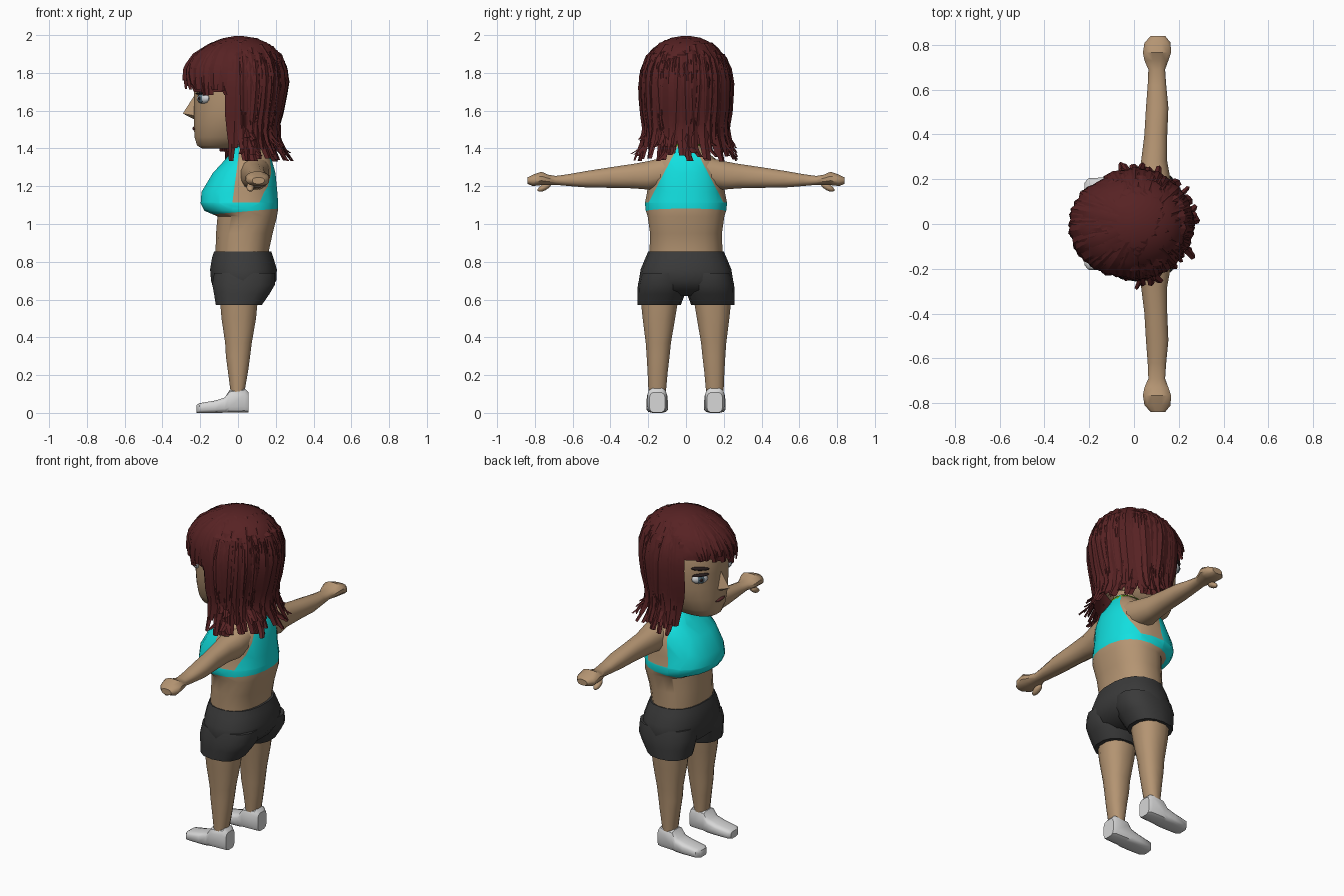
import bpy, bmesh, math, random
from mathutils import Vector, Matrix

if "Cube" in bpy.data.objects:
    bpy.data.objects.remove(bpy.data.objects["Cube"])

random.seed(4)

def material(name, r, g, b):
    m = bpy.data.materials.new(name)
    m.diffuse_color = (r, g, b, 1)
    m.use_nodes = True
    m.node_tree.nodes["Principled BSDF"].inputs["Base Color"].default_value = m.diffuse_color
    return m

SKIN = material("skin", .46, .30, .17)
HAIR = material("dark_red_hair", .095, .016, .017)
CYAN = material("cyan_fabric", .006, .74, .74)
BLACK = material("charcoal_fabric", .042, .042, .042)
SHOE = material("white_shoe", .68, .68, .68)
GREEN = material("green_band", .12, .32, .01)
EYE = material("eye_white", .62, .64, .66)
IRIS = material("grey_blue_iris", .09, .15, .19)
DARK = material("dark_brow", .02, .012, .012)
LIP = material("lip", .12, .03, .03)

def finish(name, bm, mats, angle=40):
    bmesh.ops.recalc_face_normals(bm, faces=bm.faces)
    me = bpy.data.meshes.new(name)
    bm.to_mesh(me)
    bm.free()
    ob = bpy.data.objects.new(name, me)
    bpy.context.collection.objects.link(ob)
    for m in mats:
        me.materials.append(m)
    if angle:
        bpy.ops.object.select_all(action='DESELECT')
        ob.select_set(True)
        bpy.context.view_layer.objects.active = ob
        bpy.ops.object.shade_smooth_by_angle(angle=math.radians(angle))
    return ob

def power(v, p):
    return math.copysign(abs(v) ** p, v)

def loft_mesh(rings, axis='z', n=16, p=.85):
    """Rings are (position along axis, a min, a max, b min, b max)."""
    bm = bmesh.new()
    loops = []
    for t, a0, a1, b0, b1 in rings:
        loop = []
        for i in range(n):
            u = 2 * math.pi * (i + .5) / n
            a = (a0 + a1) / 2 + (a1 - a0) / 2 * power(math.cos(u), p)
            b = (b0 + b1) / 2 + (b1 - b0) / 2 * power(math.sin(u), p)
            loop.append(bm.verts.new({'z': (a, b, t), 'y': (a, t, b), 'x': (t, a, b)}[axis]))
        loops.append(loop)
    for l, m in zip(loops, loops[1:]):
        for i in range(n):
            j = (i + 1) % n
            bm.faces.new((l[i], l[j], m[j], m[i]))
    bm.faces.new(loops[0])
    bm.faces.new(loops[-1])
    return bm

def loft(name, rings, mat, side=1, angle=40, **kw):
    bm = loft_mesh(rings, **kw)
    if side < 0:
        bmesh.ops.scale(bm, vec=(1, -1, 1), verts=bm.verts)
    return finish(name, bm, [mat], angle)

def blob(name, pos, radii, mat, yaw=0, roll=0):
    bm = bmesh.new()
    mtx = (Matrix.Translation(pos) @ Matrix.Rotation(yaw, 4, 'Z') @ Matrix.Rotation(roll, 4, 'X')
           @ Matrix.Diagonal((*radii, 1)))
    bmesh.ops.create_uvsphere(bm, u_segments=14, v_segments=8, radius=1, matrix=mtx)
    return finish(name, bm, [mat])

# Torso, cut along the edges of the top and coloured by region
def sym(rows):
    return [(z, a, b, -h, h) for z, a, b, h in rows]

bm = loft_mesh(sym([(.80, -.12, .17, .19), (.86, -.12, .165, .195), (.95, -.118, .185, .192),
                    (1.04, -.11, .208, .205), (1.07, -.18, .213, .215), (1.11, -.2, .215, .22),
                    (1.17, -.195, .21, .208), (1.27, -.135, .2, .2), (1.34, -.07, .18, .165),
                    (1.39, -.03, .15, .1), (1.43, -.01, .13, .06)]), n=20)
hem = (Vector((0, 0, 1.063)), Vector((-.035, 0, .4)))
band = (Vector((0, 0, 1.115)), Vector((0, 0, 1)))
arm_front = (Vector((-.03, 0, 1.11)), Vector((.23, 0, -.03)))
straps = [(Vector((0, s * .2, 1.11)), Vector((0, s * .22, .115))) for s in (-1, 1)]
for co, no in [hem, band, arm_front] + straps:
    bmesh.ops.bisect_plane(bm, geom=bm.verts[:] + bm.edges[:] + bm.faces[:],
                           plane_co=co, plane_no=no, dist=1e-4)
for f in bm.faces:
    c = f.calc_center_median()
    above = lambda pl: (c - pl[0]).dot(pl[1]) > 0
    top = above(hem) and (not above(band) or not above(arm_front)
                          or not any(above(s) for s in straps))
    f.material_index = 1 if top else 0
finish("torso", bm, [SKIN, CYAN], 50)

# Neck and band
loft("neck", sym([(1.36, -.01, .13, .07), (1.5, -.02, .12, .065)]), SKIN, n=12)
loft("neck_band", sym([(1.375, -.035, .15, .085), (1.42, -.025, .14, .075)]), GREEN, n=12)

# Shorts
loft("shorts", sym([(.855, -.128, .178, .2), (.82, -.14, .19, .215), (.76, -.15, .208, .24),
                    (.70, -.145, .205, .25), (.65, -.13, .17, .23), (.62, -.08, .1, .12)]), BLACK, n=18)

for s, side in ((1, "right"), (-1, "left")):
    # Shorts legs, legs and shoes
    loft(side + "_shorts_leg", [(.74, -.13, .2, .0, .24), (.68, -.14, .2, -.005, .255),
                                (.63, -.13, .17, .005, .257), (.57, -.12, .128, .028, .256)],
         BLACK, s, n=14)
    loft(side + "_leg", [(.62, -.1, .11, .035, .245), (.5, -.09, .098, .055, .232),
                         (.37, -.07, .075, .078, .215), (.3, -.066, .066, .085, .21),
                         (.22, -.055, .055, .095, .205), (.11, -.04, .035, .105, .2)],
         SKIN, s, n=12)
    loft(side + "_shoe", [(-.22, .115, .185, 0, .042), (-.205, .1, .205, 0, .052),
                          (-.12, .095, .21, 0, .066), (-.07, .095, .21, 0, .082),
                          (-.045, .097, .208, 0, .122), (.035, .1, .205, 0, .132),
                          (.055, .11, .195, 0, .11)], SHOE, s, axis='x', n=12, p=.55)
    # Arm with hand, and thumb
    loft(side + "_arm", [(.1, .01, .17, 1.2, 1.36), (.2, .015, .165, 1.18, 1.335),
                         (.28, .03, .15, 1.187, 1.32), (.4, .045, .15, 1.19, 1.302),
                         (.52, .052, .155, 1.192, 1.283), (.62, .06, .145, 1.2, 1.265),
                         (.69, .063, .14, 1.207, 1.255), (.73, .045, .155, 1.205, 1.262),
                         (.765, .038, .167, 1.205, 1.278), (.81, .045, .165, 1.2, 1.262),
                         (.84, .075, .14, 1.212, 1.247)], SKIN, s, axis='y', n=12)
    blob(side + "_thumb", (.065, s * .75, 1.195), (.02, .04, .017), SKIN, roll=-s * .5)
    # Eye and brow, facing outward along the cheek
    yaw = -s * .62
    out = Vector((-math.cos(yaw), -math.sin(yaw), 0))
    eye = Vector((-.184, s * .13, 1.665))
    blob(side + "_eye", eye, (.024, .048, .029), EYE, yaw)
    blob(side + "_iris", eye + out * .016, (.011, .022, .024), IRIS, yaw)
    blob(side + "_pupil", eye + out * .022, (.008, .011, .012), DARK, yaw)
    blob(side + "_upper_lid", eye + out * .012 + Vector((0, 0, .026)), (.018, .05, .007), DARK, yaw)
    blob(side + "_brow", eye + out * .006 + Vector((0, 0, .062)), (.014, .055, .011), DARK, yaw, s * .15)

# Head, nose and mouth
loft("head", sym([(1.4, -.19, -.02, .07), (1.415, -.218, .05, .105), (1.46, -.232, .12, .14),
                  (1.53, -.236, .17, .172), (1.6, -.236, .2, .19), (1.68, -.236, .21, .196),
                  (1.76, -.235, .22, .198), (1.85, -.21, .2, .18), (1.93, -.12, .13, .11)]), SKIN, n=20)
bm = bmesh.new()
v = [bm.verts.new(c) for c in ((-.228, 0, 1.685), (-.292, 0, 1.585), (-.225, 0, 1.55),
                               (-.215, -.04, 1.57), (-.215, .04, 1.57))]
for f in ((0, 1, 3), (0, 4, 1), (1, 2, 3), (1, 4, 2), (0, 3, 2), (0, 2, 4)):
    bm.faces.new([v[i] for i in f])
finish("nose", bm, [SKIN], 0)
blob("mouth", (-.222, 0, 1.505), (.02, .05, .013), LIP)

# Hair outline: height, back, front and side radii
OUT = [(2.0, .0, .0, .0), (1.985, .1, .08, .09), (1.955, .175, .155, .15), (1.9, .228, .235, .205),
       (1.83, .255, .285, .235), (1.75, .262, .292, .245), (1.6, .235, .27, .238),
       (1.5, .205, .23, .22), (1.42, .22, .2, .232), (1.32, .275, .2, .262)]

def hair_point(a, z, off=0):
    z = max(1.32, min(2.0, z))
    for lo, hi in zip(OUT[1:], OUT):
        if z >= lo[0]:
            k = (z - lo[0]) / (hi[0] - lo[0])
            b, f, y = (l + (h - l) * k for l, h in zip(lo[1:], hi[1:]))
            break
    c, s = math.cos(a), math.sin(a)
    return Vector((c * ((b if c > 0 else f) + off), s * (y + off), z))

def hair_hem(deg):
    """Long at the back and sides, swept fringe above the face."""
    if -102 < deg < 118:
        return 1.42
    if deg >= 118:
        return 1.79 if deg < 160 else 1.77
    return 1.70 if deg > -150 else 1.73

# Hair base shell
bm = bmesh.new()
N, M = 72, 16
cols = []
for i in range(N):
    deg = -180 + 360 * (i + .5) / N
    h = hair_hem(deg)
    cols.append([bm.verts.new(hair_point(math.radians(deg), 1.995 + (h - 1.995) * (j / M) ** 1.5, -.008))
                 for j in range(M + 1)])
for i in range(N):
    l, m = cols[i], cols[(i + 1) % N]
    if abs(l[-1].co.z - m[-1].co.z) > .2:      # keep the face opening open
        for j in range(M):
            a, b = (l, m) if l[-1].co.z > m[-1].co.z else (m, l)
            k = min(range(M + 1), key=lambda q: abs(b[q].co.z - a[-1].co.z))
            b0, b1 = round(j * k / M), round((j + 1) * k / M)
            bm.faces.new((a[j], a[j + 1], b[b1], b[b0]) if b0 != b1 else (a[j], a[j + 1], b[b0]))
        continue
    for j in range(M):
        bm.faces.new((l[j], l[j + 1], m[j + 1], m[j]))
bm.faces.new([c[0] for c in cols])
finish("hair_base", bm, [HAIR], 35)

# Overlapping hair locks with blunt tips
def lock(bm, deg, top, tip, width, sweep, off, flare):
    rows = []
    for j in range(8):
        t = j / 7
        z = top + (tip - top) * t
        a = math.radians(deg + sweep * t * t)
        w = width * (.55 + .45 * min(1, t * 3)) * (1 - .5 * max(0, t - .6) / .4)
        o = off * min(1, t * 4) + flare * max(0, t - .75) * 4
        mid = hair_point(a, z, o)
        da = w / max(.08, mid.xy.length) / 2
        rows.append([bm.verts.new(hair_point(a + k * da, z, o - .008 * abs(k))) for k in (-1, 0, 1)])
    for p, q in zip(rows, rows[1:]):
        for k in (0, 1):
            bm.faces.new((p[k], p[k + 1], q[k + 1], q[k]))

R = random.uniform
bm = bmesh.new()
for i in range(54):                            # long locks
    deg = -98 + 212 * (i + .5) / 54
    lock(bm, deg, R(1.86, 1.985), R(1.325, 1.42), R(.05, .09), R(-7, 7), R(0, .012), R(-.01, .02))
for i in range(26):                            # lower flicks
    lock(bm, R(-95, 108), R(1.5, 1.62), R(1.33, 1.46), R(.035, .06), R(-14, 14), .008, R(.005, .04))
for i in range(24):                            # fringe
    deg = -104 - 138 * (i + .5) / 24
    wrapped = deg + 360 if deg < -180 else deg
    lock(bm, deg + 8, R(1.93, 1.985), hair_hem(wrapped) - R(-.015, .02), R(.06, .09), R(-2, 12),
         R(0, .01), 0)
finish("hair_locks", bm, [HAIR], 25)
